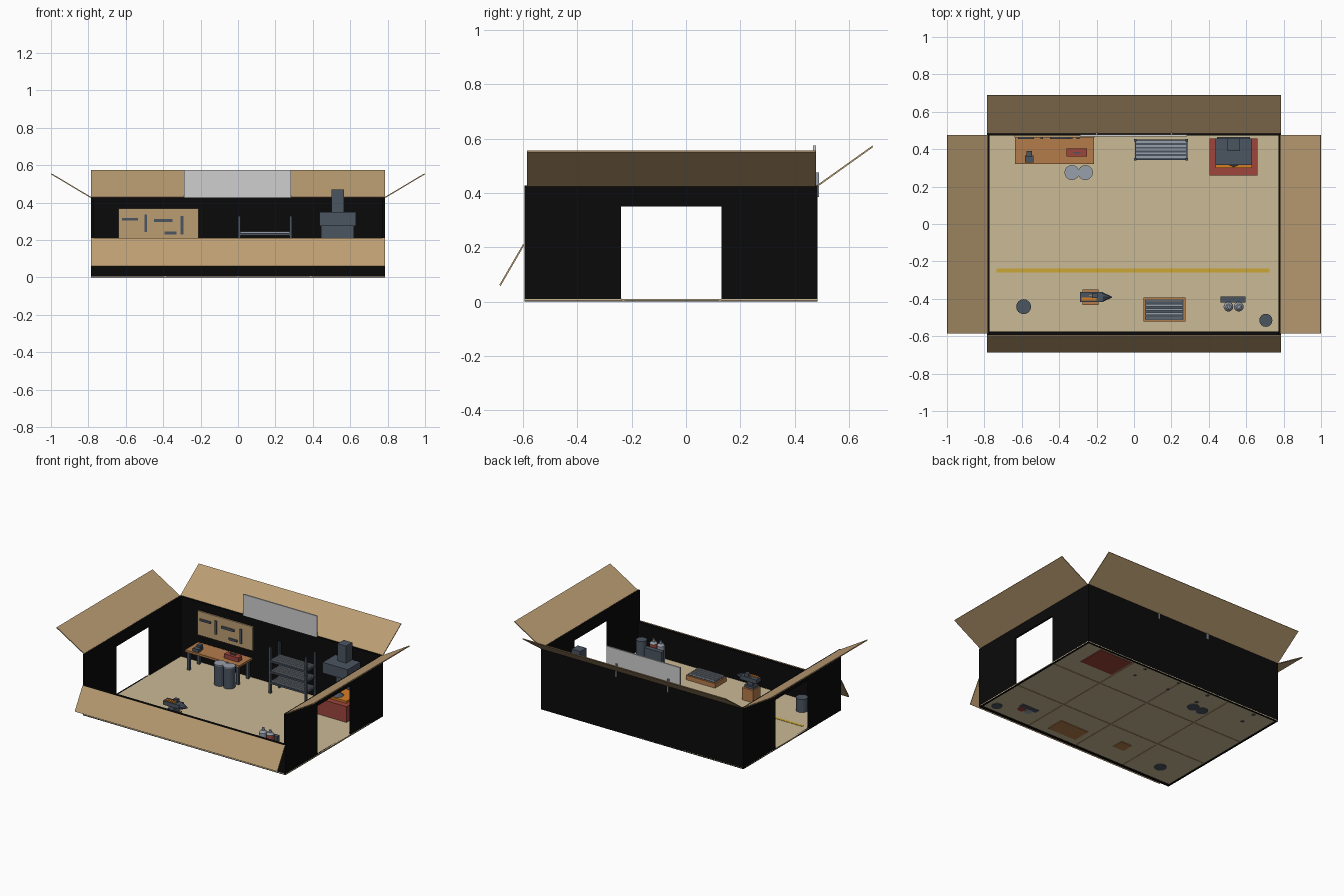
import bpy
import bmesh
from mathutils import Vector

default_cube = bpy.data.objects.get("Cube")
if default_cube:
    bpy.data.objects.remove(default_cube, do_unlink=True)


def material(name, red, green, blue):
    mat = bpy.data.materials.new(name)
    mat.use_nodes = True
    colour = (red, green, blue, 1)
    mat.diffuse_color = colour
    mat.node_tree.nodes["Principled BSDF"].inputs["Base Color"].default_value = colour
    return mat


cardboard = material("cardboard", .5, .34, .17)
floor_tan = material("floor tan", .6, .49, .3)
black = material("black wall", .003, .003, .003)
wood = material("warm wood", .46, .2, .07)
brick = material("brick red", .34, .06, .045)
ember = material("ember orange", .68, .21, .018)
slate = material("slate metal", .07, .09, .12)
steel = material("light steel", .31, .35, .41)
board_grey = material("board grey", .62, .62, .62)
yellow = material("marking yellow", .6, .39, .035)


def finish(name, mat, bm):
    bmesh.ops.recalc_face_normals(bm, faces=bm.faces)
    mesh = bpy.data.meshes.new(name)
    bm.to_mesh(mesh)
    bm.free()
    mesh.materials.append(mat)
    obj = bpy.data.objects.new(name, mesh)
    bpy.context.collection.objects.link(obj)
    return obj


def box(name, mat, xs, ys, zs):
    """Box given by its extent along each axis."""
    bm = bmesh.new()
    bmesh.ops.create_cube(bm, size=1)
    for vert in bm.verts:
        for axis, (low, high) in enumerate((xs, ys, zs)):
            vert.co[axis] = high if vert.co[axis] > 0 else low
    return finish(name, mat, bm)


def drum(name, mat, x, y, radius, bottom, top, tip=None, sides=16):
    """Upright cylinder or cone."""
    bm = bmesh.new()
    bmesh.ops.create_cone(bm, cap_ends=True, segments=sides, radius1=radius,
                          radius2=radius if tip is None else tip, depth=top - bottom)
    bmesh.ops.translate(bm, verts=bm.verts, vec=(x, y, (top + bottom) / 2))
    return finish(name, mat, bm)


def flap(name, hinge_a, hinge_b, reach):
    """Thin card panel that runs from a hinge line along a reach vector."""
    bm = bmesh.new()
    a, b, r = Vector(hinge_a), Vector(hinge_b), Vector(reach)
    bm.faces.new([bm.verts.new(p) for p in (a, b, b + r, a + r)])
    obj = finish(name, cardboard, bm)
    solid = obj.modifiers.new("card thickness", "SOLIDIFY")
    solid.thickness = .006
    solid.offset = 0
    return obj


def around(centre, half):
    return centre - half, centre + half


# Main dimensions of the open carton
SIDE, FRONT, BACK, TOP, LOW = .785, -.595, .485, .427, .21
FLOOR = .009

# Floor with seams underneath
box("floor", floor_tan, (-SIDE, SIDE), (FRONT, BACK), (.004, FLOOR))
for x in (-.39, 0, .39):
    box("floor_seam", cardboard, around(x, .004), (FRONT, BACK), (.002, .005))
for y in (-.23, .125):
    box("floor_seam", cardboard, (-SIDE, SIDE), around(y, .004), (.002, .005))
box("floor_marking", yellow, (-.735, .725), around(-.248, .01), (FLOOR, .011))

# Walls: tall back, low front, sides with a doorway
box("back_wall", black, (-SIDE, SIDE), (BACK - .012, BACK), (0, TOP))
box("front_wall", black, (-SIDE, SIDE), (FRONT, FRONT + .02), (0, LOW))
for side, label in ((1, "left"), (-1, "right")):
    xs = sorted((side * SIDE, side * (SIDE - .012)))
    box(label + "_wall_front", black, xs, (FRONT, -.24), (0, TOP))
    box(label + "_wall_back", black, xs, (.13, BACK), (0, TOP))
    box(label + "_door_lintel", black, xs, (-.24, .13), (.35, TOP))
    box(label + "_door_sill", black, xs, (-.24, .13), (0, FLOOR))
    edge = side * SIDE
    flap(label + "_flap", (edge, FRONT + .01, TOP), (edge, BACK - .008, TOP),
         (side * .213, 0, .127))
flap("back_flap", (-SIDE, BACK, TOP), (SIDE, BACK, TOP), (0, .203, .145))
flap("front_flap", (-SIDE, FRONT - .003, LOW), (SIDE, FRONT - .003, LOW), (0, -.087, -.15))

# Board above the back wall, with brackets behind it
box("sign_board", board_grey, (-.288, .283), (.468, .478), (TOP, .575))
for x in (-.2, .2):
    box("sign_bracket", steel, around(x, .005), (.478, .49), (.385, .475))

# Workbench with vise and toolbox
box("bench_top", wood, (-.635, -.215), (.32, .465), (.135, .15))
for x in (-.615, -.235):
    for y in (.338, .447):
        box("bench_leg", slate, around(x, .009), around(y, .009), (0, .135))
box("vise_base", slate, (-.582, -.538), (.33, .365), (.15, .172))
box("vise_jaw", slate, (-.575, -.545), (.36, .39), (.15, .185))
box("toolbox", brick, (-.36, -.25), (.36, .403), (.15, .18))
box("toolbox_handle", slate, (-.325, -.285), (.378, .386), (.18, .188))

# Tool panel on the back wall
box("tool_panel", cardboard, (-.64, -.21), (.463, .473), (.2, .368))
for x, z, half_width, half_height in (
        (-.577, .312, .042, .007), (-.4, .305, .05, .008), (-.362, .238, .032, .007),
        (-.494, .29, .007, .047), (-.3, .28, .008, .05)):
    box("hung_tool", slate, around(x, half_width), (.455, .463), around(z, half_height))

# Pair of drums before the bench
for x in (-.332, -.26):
    drum("drum_body", slate, x, .275, .039, 0, .15)
    drum("drum_lid", steel, x, .275, .04, .15, .157)

# Storage rack with rods on each shelf
for x in (.007, .283):
    for y in (.347, .448):
        box("rack_post", slate, around(x, .007), around(y, .007), (0, .33))
for z in (.075, .15, .225):
    box("rack_shelf", slate, (.005, .285), (.342, .453), (z, z + .012))
    for row in range(5):
        box("rack_rod", steel, (.012, .278), around(.358 + row * .02, .005), (z + .012, z + .02))

# Forge with hearth, hood and chimney
box("forge_base", brick, (.405, .66), (.26, .457), (0, .12))
box("forge_hearth", ember, (.435, .63), (.3, .45), (.12, .135))
drum("coal_heap", slate, .533, .345, .04, .135, .155, tip=.012, sides=8)
box("forge_back_panel", slate, (.445, .62), (.45, .465), (.12, .275))
box("forge_hood", slate, (.435, .63), (.315, .457), (.275, .35))
box("forge_chimney", slate, (.5, .566), (.39, .457), (.35, .47))

# Anvil on its block with a hot bar on top
box("anvil_block", wood, (-.275, -.19), (-.432, -.35), (0, .095))
box("anvil_foot", slate, (-.268, -.197), (-.418, -.364), (.095, .112))
box("anvil_waist", slate, (-.255, -.21), (-.408, -.374), (.112, .14))
box("anvil_face", slate, (-.29, -.165), (-.418, -.364), (.14, .168))
horn = drum("anvil_horn", slate, 0, 0, .025, 0, .05, tip=.002, sides=8)
horn.rotation_euler.y = 1.5708
horn.location = (-.167, -.391, .152)
box("hot_bar", ember, (-.28, -.2), (-.408, -.392), (.168, .176))
box("hammer_handle", wood, (-.24, -.2), (-.386, -.38), (.168, .176))
box("hammer_head", slate, (-.225, -.195), around(-.383, .012), (.168, .19))

# Pallet of metal bars
box("pallet", wood, (.05, .275), (-.522, -.393), (0, .04))
for row in range(5):
    box("pallet_bar", steel, (.062, .263), around(-.502 + row * .0225, .006), (.04, .053))
box("pallet_mat", slate, (.06, .265), (-.512, -.403), (.04, .043))

# Gas bottles on a cart
box("bottle_cart", slate, (.463, .595), (-.42, -.388), (0, .15))
for x, mat in ((.505, steel), (.56, brick)):
    drum("bottle_body", mat, x, -.442, .026, 0, .17)
    drum("bottle_cap", steel, x, -.442, .026, .17, .185, tip=.014)
    drum("bottle_valve", steel, x, -.442, .009, .185, .2)

# Bins along the front wall
drum("quench_bin", slate, -.59, -.442, .04, 0, .1)
drum("corner_bin", slate, .705, -.515, .035, 0, .13)
